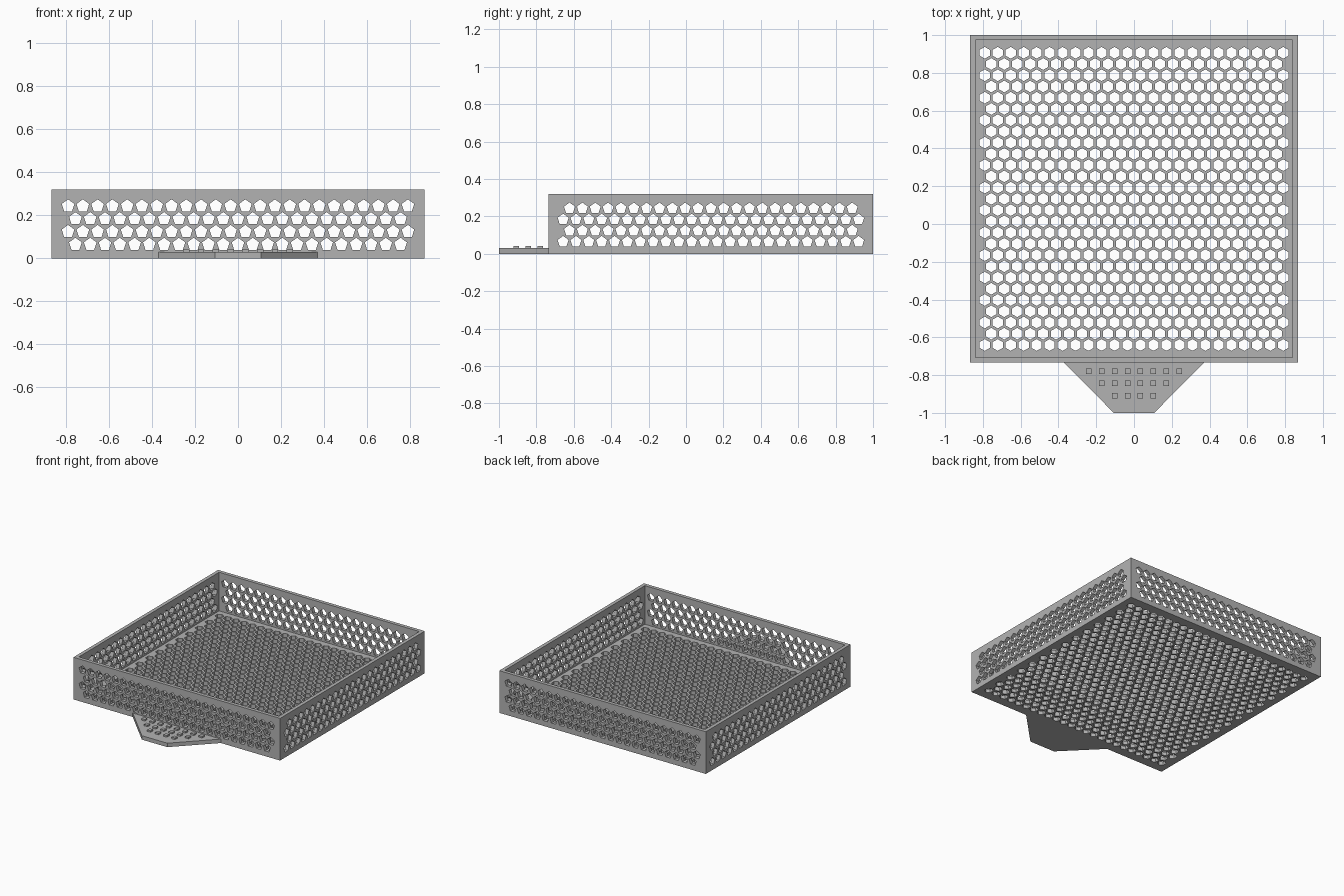
import bpy, bmesh, math
from mathutils import Matrix, Vector

cube = bpy.data.objects.get("Cube")
if cube:
    bpy.data.objects.remove(cube, do_unlink=True)

HALF, HEIGHT, WALL = 0.867, 0.32, 0.027
MID_Y = 0.133            # middle of the tray
PITCH = 0.0687           # hole spacing
ROW = PITCH * math.sqrt(3) / 2
HOLE_R = 0.031
GRIP_H = 0.03

grey = bpy.data.materials.new("Grey plastic")
grey.use_nodes = True
colour = (0.45, 0.45, 0.45, 1)
grey.diffuse_color = colour
grey.node_tree.nodes["Principled BSDF"].inputs["Base Color"].default_value = colour


def finish(bm, name):
    bmesh.ops.recalc_face_normals(bm, faces=bm.faces)
    mesh = bpy.data.meshes.new(name)
    bm.to_mesh(mesh)
    bm.free()
    mesh.materials.append(grey)
    obj = bpy.data.objects.new(name, mesh)
    bpy.context.collection.objects.link(obj)
    return obj


def add_prism(bm, outline, depth, matrix):
    """Extrude a flat outline along local z, centred on its plane."""
    base = [bm.verts.new(matrix @ Vector((x, y, -depth / 2))) for x, y in outline]
    top = [bm.verts.new(matrix @ Vector((x, y, depth / 2))) for x, y in outline]
    bm.faces.new(base[::-1])
    bm.faces.new(top)
    for i in range(len(outline)):
        j = (i + 1) % len(outline)
        bm.faces.new((base[i], base[j], top[j], top[i]))


def box(bm, size, centre):
    matrix = Matrix.Translation(centre) @ Matrix.Diagonal((*size, 1))
    bmesh.ops.create_cube(bm, size=1, matrix=matrix)


def hole_cutter(name, sides, rows, first_count, depth, frame):
    """Staggered rows of polygon prisms, point up, alternating in count."""
    bm = bmesh.new()
    for r in range(rows):
        count = first_count if r % 2 == 0 else 47 - first_count
        v = ((rows - 1) / 2 - r) * ROW
        for c in range(count):
            u = (c - (count - 1) / 2) * PITCH
            outline = [(u + HOLE_R * math.sin(-k * math.tau / sides),
                        v + HOLE_R * math.cos(k * math.tau / sides))
                       for k in range(sides)]
            add_prism(bm, outline, depth, frame)
    return finish(bm, name)


def cut(target, cutter):
    mod = target.modifiers.new("Cut", 'BOOLEAN')
    mod.operation = 'DIFFERENCE'
    mod.solver = 'MANIFOLD'
    mod.object = cutter
    bpy.context.view_layer.objects.active = target
    bpy.ops.object.modifier_apply(modifier=mod.name)
    bpy.data.objects.remove(cutter, do_unlink=True)


# Open tray
bm = bmesh.new()
box(bm, (2 * HALF, 2 * HALF, HEIGHT), (0, MID_Y, HEIGHT / 2))
tray = finish(bm, "tray")
bm = bmesh.new()
inner = 2 * (HALF - WALL)
box(bm, (inner, inner, HEIGHT), (0, MID_Y, HEIGHT / 2 + WALL))
cut(tray, finish(bm, "inside_cutter"))

# Hexagon holes in the floor, pentagon holes through opposite walls
upright = Matrix.Rotation(math.pi / 2, 4, 'X')
wall_frame = Matrix.Translation((0, MID_Y, 0.154)) @ upright
side_frame = (Matrix.Translation((0, MID_Y, 0.154))
              @ Matrix.Rotation(math.pi / 2, 4, 'Z') @ upright)
cut(tray, hole_cutter("floor_cutter", 6, 27, 24, 0.1,
                      Matrix.Translation((0, MID_Y, 0.01))))
cut(tray, hole_cutter("front_back_cutter", 5, 4, 24, 2, wall_frame))
cut(tray, hole_cutter("side_cutter", 5, 4, 23, 2, side_frame))

# Tapered grip at the front
bm = bmesh.new()
back = MID_Y - HALF
add_prism(bm, [(-0.37, back), (-0.107, -1), (0.107, -1), (0.37, back)],
          GRIP_H, Matrix.Translation((0, 0, GRIP_H / 2)))
finish(bm, "grip")

# Square grip studs, fewer towards the tip
bm = bmesh.new()
for r, count in enumerate((8, 6, 4)):
    for c in range(count):
        x = (c - (count - 1) / 2) * PITCH
        box(bm, (0.029, 0.029, 0.022), (x, -0.78 - r * 0.064, GRIP_H + 0.001))
finish(bm, "grip_studs")
